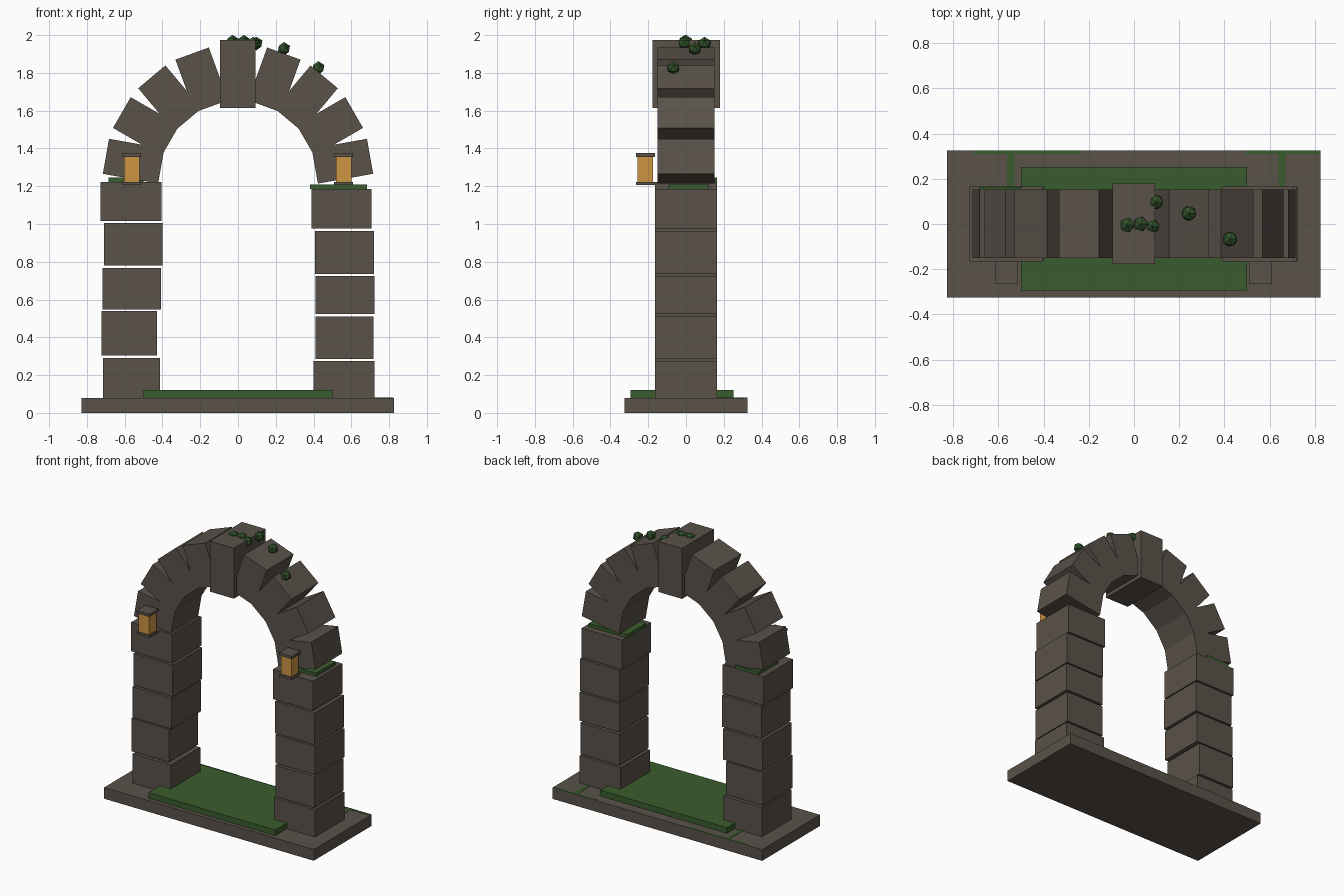
import bpy
from math import radians, sin, cos

cube = bpy.data.objects.get("Cube")
if cube:
    bpy.data.objects.remove(cube, do_unlink=True)


def material(name, rgb):
    m = bpy.data.materials.new(name)
    m.use_nodes = True
    m.diffuse_color = (*rgb, 1)
    m.node_tree.nodes["Principled BSDF"].inputs["Base Color"].default_value = (*rgb, 1)
    return m


STONE = material("weathered stone", (0.102, 0.084, 0.068))
GRASS = material("grass green", (0.042, 0.107, 0.026))
LEAF = material("leaf green", (0.033, 0.09, 0.024))
GLOW = material("amber glass", (0.61, 0.30, 0.055))


def box(name, x, y, z, mat, tilt=0):
    """Box filling the (low, high) ranges, optionally turned about its y axis."""
    spans = (x, y, z)
    bpy.ops.mesh.primitive_cube_add(size=1, location=[(a + b) / 2 for a, b in spans])
    ob = bpy.context.object
    ob.name = name
    ob.scale = [b - a for a, b in spans]
    ob.rotation_euler.y = tilt
    ob.data.materials.append(mat)
    return ob


# Plinth and lawn
box("plinth", (-0.828, 0.825), (-0.325, 0.325), (0, 0.08), STONE)
box("lawn", (-0.5, 0.5), (-0.295, 0.252), (0.08, 0.12), GRASS)

# Creepers lying flat on the plinth behind each pillar
for side, stem, edge in (("right", -0.545, (-0.71, -0.23)), ("left", 0.655, (0.49, 0.82))):
    box(side + "_creeper_stem", (stem - 0.016, stem + 0.016), (0.16, 0.312), (0.078, 0.082), GRASS)
    box(side + "_creeper_edge", edge, (0.31, 0.325), (0.078, 0.082), GRASS)

# Pillars of slightly uneven blocks: x low, x high, z low, z high
pillars = {
    "right": [(-0.715, -0.413, 0.08, 0.29), (-0.723, -0.43, 0.305, 0.54),
              (-0.717, -0.408, 0.548, 0.768), (-0.71, -0.40, 0.78, 1.005),
              (-0.727, -0.405, 1.017, 1.223)],
    "left": [(0.40, 0.723, 0.08, 0.275), (0.41, 0.717, 0.286, 0.51),
             (0.41, 0.723, 0.524, 0.726), (0.408, 0.72, 0.736, 0.964),
             (0.39, 0.707, 0.975, 1.186)],
}
for side, blocks in pillars.items():
    for i, (x0, x1, z0, z1) in enumerate(blocks):
        box(f"{side}_pillar_block_{i + 1}", (x0, x1), (-0.165, 0.165), (z0, z1), STONE)

# Arch stones fanned around the springing centre, with a larger keystone
SPRING, INNER, OUTER, HALF = 1.235, 0.413, 0.71, 0.094
for i, deg in enumerate((10, 30, 50, 70, 110, 130, 150, 170)):
    a = radians(deg)
    mid, length = (INNER + OUTER) / 2, OUTER - INNER
    cx, cz = mid * cos(a), SPRING + mid * sin(a)
    box(f"arch_stone_{i + 1}", (cx - length / 2, cx + length / 2), (-0.15, 0.152),
        (cz - HALF, cz + HALF), STONE, -a)
box("keystone", (-0.095, 0.092), (-0.178, 0.18), (1.615, 1.975), STONE)

# Moss pads on the pillar tops
box("left_moss", (0.38, 0.683), (-0.095, 0.12), (1.186, 1.21), GRASS)
box("right_moss", (-0.685, -0.5), (-0.06, 0.163), (1.223, 1.245), GRASS)

# Lanterns on the front of both pillars
for side, x in (("right", -0.563), ("left", 0.559)):
    def part(name, r, z, mat):
        box(f"{side}_lantern_{name}", (x - r, x + r), (-0.215 - r, -0.215 + r), z, mat)
    part("glass", 0.041, (1.222, 1.357), GLOW)
    part("base", 0.05, (1.207, 1.223), STONE)
    part("cap", 0.05, (1.356, 1.375), STONE)

# Leaf tufts along the crown
tufts = [(-0.03, -0.005, 1.965), (0.03, 0, 1.965), (0.08, -0.01, 1.955),
         (0.097, 0.098, 1.955), (0.243, 0.047, 1.927), (0.425, -0.067, 1.826)]
for i, spot in enumerate(tufts):
    bpy.ops.mesh.primitive_ico_sphere_add(subdivisions=1, radius=0.036, location=spot)
    tuft = bpy.context.object
    tuft.name = f"leaf_tuft_{i + 1}"
    tuft.data.materials.append(LEAF)
